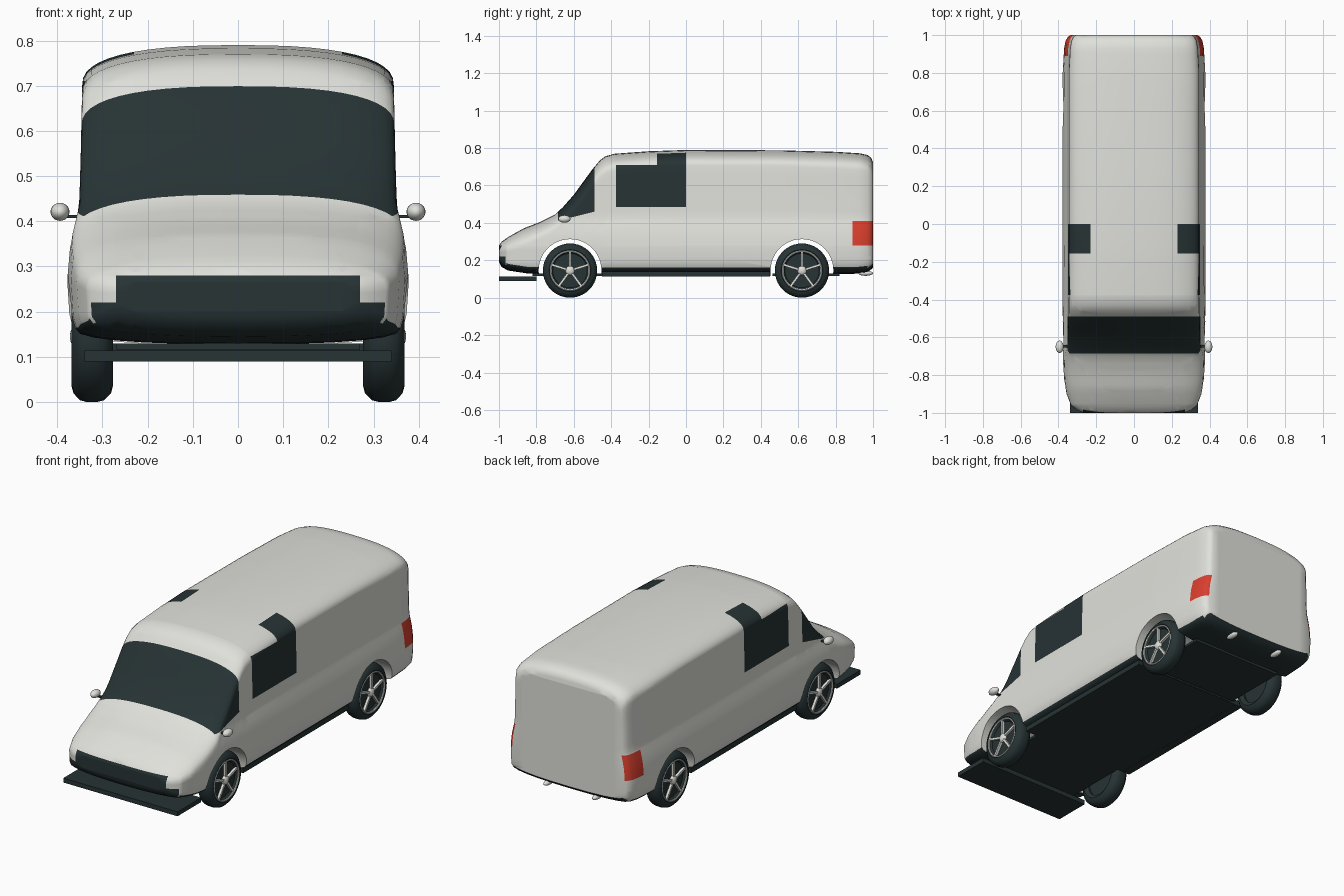
import bpy, bmesh, math
from mathutils import Vector, Matrix

if "Cube" in bpy.data.objects:
    bpy.data.objects.remove(bpy.data.objects["Cube"])


def material(name, rgb):
    m = bpy.data.materials.new(name)
    m.use_nodes = True
    m.diffuse_color = (*rgb, 1)
    m.node_tree.nodes["Principled BSDF"].inputs["Base Color"].default_value = (*rgb, 1)
    return m


WHITE = material("warm white paint", (0.75, 0.75, 0.71))
DARK = material("dark trim", (0.02, 0.033, 0.035))
RED = material("red lamp", (0.7, 0.05, 0.028))


def finish(name, bm, *mats, angle=40):
    bmesh.ops.recalc_face_normals(bm, faces=bm.faces)
    me = bpy.data.meshes.new(name)
    bm.to_mesh(me)
    bm.free()
    for m in mats:
        me.materials.append(m)
    ob = bpy.data.objects.new(name, me)
    bpy.context.collection.objects.link(ob)
    smooth(ob, angle)
    return ob


def smooth(ob, angle=40):
    bpy.ops.object.select_all(action='DESELECT')
    bpy.context.view_layer.objects.active = ob
    ob.select_set(True)
    bpy.ops.object.shade_smooth_by_angle(angle=math.radians(angle))


def box(name, x, y, z, mat):
    bm = bmesh.new()
    bmesh.ops.create_cube(bm, size=1)
    for v in bm.verts:
        v.co = [(a + b) / 2 + c * (b - a) for (a, b), c in zip((x, y, z), v.co)]
    return finish(name, bm, mat)


def ellipsoid(name, centre, radii, mat):
    bm = bmesh.new()
    bmesh.ops.create_uvsphere(bm, u_segments=20, v_segments=12, radius=1)
    for v in bm.verts:
        v.co = [c + r * p for c, r, p in zip(centre, radii, v.co)]
    return finish(name, bm, mat)


def lathe(name, profile, centre, mat, segments=40):
    """Turn (x, radius) points about an axle along x."""
    bm = bmesh.new()
    rings = []
    for i in range(segments):
        a = math.tau * i / segments
        rings.append([bm.verts.new((x, centre[0] + r * math.cos(a), centre[1] + r * math.sin(a)))
                      for x, r in profile])
    for i in range(segments):
        p, q = rings[i - 1], rings[i]
        for j in range(len(profile)):
            bm.faces.new((p[j - 1], p[j], q[j], q[j - 1]))
    return finish(name, bm, mat)


def interp(table, t):
    for (a, u), (b, v) in zip(table, table[1:]):
        if t <= b:
            return u + (v - u) * max(0, (t - a) / (b - a))
    return table[-1][1]


# Body: side silhouette, plan outline and flank curve
ROOF = [(-1, .28), (-.985, .3), (-.95, .325), (-.87, .37), (-.78, .405), (-.7, .445),
        (-.66, .482), (-.6, .55), (-.5, .687), (-.46, .735), (-.43, .757), (-.38, .77),
        (-.2, .783), (0, .79), (.5, .788), (.8, .78), (.93, .772), (.97, .763), (.99, .748), (1, .725)]
SILL = [(-1, .19), (-.985, .163), (-.95, .145), (-.85, .13), (-.7, .125), (.9, .128), (.97, .135), (1, .16)]
PLAN = [(-1, .7), (-.985, .8), (-.96, .885), (-.9, .945), (-.82, .978), (-.7, 1),
        (.8, 1), (.93, .98), (.97, .96), (.99, .93), (1, .89)]
FLANK = [(.12, .345), (.15, .362), (.19, .373), (.27, .378), (.34, .372), (.38, .363),
         (.42, .352), (.55, .348), (.7, .345)]


def half_section(y):
    top, low = interp(ROOF, y), interp(SILL, y)
    up, down = min(.09, .4 * (top - low)), min(.035, .3 * (top - low))
    width = lambda z: interp(FLANK, z) * interp(PLAN, y)
    pts = []
    for i in range(6):
        a = math.pi / 2 * (1 - i / 6)
        pts.append((width(low + down) * max(0, math.cos(a)) ** .8, low + down - down * math.sin(a) ** .8))
    for i in range(14):
        z = low + down + (top - up - low - down) * i / 14
        pts.append((width(z), z))
    for i in range(13):
        a = math.pi / 2 * i / 12
        pts.append((width(top - up) * max(0, math.cos(a)) ** .8, top - up + up * math.sin(a) ** .8))
    pts[0], pts[-1] = (0, low), (0, top)
    return pts


bm = bmesh.new()
stations = sorted({y for t in (ROOF, SILL, PLAN) for y, _ in t} | {-.74, -.63, -.57, -.53, .25})
rings = []
for y in stations:
    half = half_section(y)
    ring = half + [(-x, z) for x, z in reversed(half[1:-1])]
    rings.append([bm.verts.new((x, y, z)) for x, z in ring])
n = len(rings[0])
for p, q in zip(rings, rings[1:]):
    for j in range(n):
        bm.faces.new((p[j - 1], p[j], q[j], q[j - 1]))
for r in (rings[0], rings[-1]):
    for j in range(n // 2):
        quad = [r[j], r[j + 1], r[-j - 1], r[-j]] if j else [r[0], r[1], r[-1]]
        bm.faces.new(list(dict.fromkeys(quad)))
bmesh.ops.recalc_face_normals(bm, faces=bm.faces)

# Cut the outlines of the painted panels into the body
cuts = [((0, y, 0), (0, 1, 0)) for y in (-.965, -.685, -.49, -.375, -.155, 0, .89)]
cuts += [((0, 0, z), (0, 0, 1)) for z in (.22, .28, .41, .485, .71)]
cuts += [((x, 0, 0), (1, 0, 0)) for x in (-.27, -.23, .23, .27)]
cuts += [((0, -.69, .41), (0, -.25, 1))]
for co, no in cuts:
    bmesh.ops.bisect_plane(bm, geom=bm.verts[:] + bm.edges[:] + bm.faces[:], dist=1e-4,
                           plane_co=co, plane_no=no)


def paint(face):
    c = face.calc_center_median()
    x, y, z = abs(c.x), c.y, c.z
    windscreen = -.685 < y < -.49 and z > .41 + .25 * (y + .69)
    side_glass = -.375 < y < 0 and .485 < z < .71
    roof_glass = -.155 < y < 0 and z > .485 and x > .23
    grille = y < -.965 and (z < .22 or (z < .28 and x < .27))
    if windscreen or side_glass or roof_glass or grille or face.normal.z < -.5:
        return 1
    if y > .89 and .28 < z < .41 and x > .325:
        return 2
    return 0


bm.normal_update()
for f in bm.faces:
    f.material_index = paint(f)
body = finish("body", bm, WHITE, DARK, RED)

# Wheel arches
AXLES = {"front": -.62, "rear": .62}
HUB = .145
for end, y in AXLES.items():
    bm = bmesh.new()
    turn = Matrix.Translation((0, y, HUB)) @ Matrix.Rotation(math.pi / 2, 4, 'Y')
    bmesh.ops.create_cone(bm, cap_ends=True, segments=48, radius1=.168, radius2=.168, depth=1, matrix=turn)
    cutter = finish("arch_cutter", bm, WHITE)
    cutter.hide_render = True
    mod = body.modifiers.new("arch", 'BOOLEAN')
    mod.operation, mod.solver, mod.object = 'DIFFERENCE', 'EXACT', cutter
    bpy.context.view_layer.objects.active = body
    bpy.ops.object.modifier_apply(modifier=mod.name)
    bpy.data.objects.remove(cutter)
smooth(body)

# Wheels
TYRE = [(.29, .09), (.277, .11), (.281, .126), (.296, .141), (.312, .145), (.335, .145),
        (.35, .141), (.364, .126), (.368, .112), (.362, .1), (.35, .09)]
RIM = [(.345, .1), (.367, .1), (.369, .104), (.367, .108), (.345, .108)]
DISC = [(.3, .002), (.3, .102), (.352, .102), (.352, .002)]
for side, s in (("left", 1), ("right", -1)):
    for end, y in AXLES.items():
        tag = f"{end}_{side}"
        for part, prof, mat in (("tyre", TYRE, DARK), ("rim", RIM, WHITE), ("wheel_disc", DISC, DARK)):
            lathe(f"{tag}_{part}", [(s * x, r) for x, r in prof], (y, HUB), mat)
        ellipsoid(f"{tag}_hub", (s * .357, y, HUB), (.015, .025, .025), WHITE)
        bm = bmesh.new()
        for k in range(5):
            m = (Matrix.Translation((s * .358, y, HUB)) @ Matrix.Rotation(math.tau * k / 5, 4, 'X')
                 @ Matrix.Translation((0, 0, .058)) @ Matrix.Diagonal((.014, .012, .088, 1)))
            bmesh.ops.create_cube(bm, size=1, matrix=m)
        finish(f"{tag}_spokes", bm, WHITE)

    # Mirrors, sills and exhausts
    ellipsoid(f"{side}_mirror", (s * .394, -.65, .421), (.021, .033, .02), WHITE)
    box(f"{side}_mirror_arm", sorted((s * .32, s * .385)), (-.655, -.64), (.407, .414), DARK)
    box(f"{side}_sill", sorted((s * .3, s * .345)), (-.45, .45), (.113, .14), DARK)
    ellipsoid(f"{side}_exhaust", (s * .145, .96, .131), (.016, .04, .014), WHITE)

# Underside and front splitter
box("front_floor", (-.27, .27), (-.82, .452), (.116, .13), DARK)
box("mid_floor", (-.32, .32), (-.45, .45), (.114, .13), DARK)
box("rear_floor", (-.27, .27), (.463, .82), (.116, .13), DARK)
box("front_splitter", (-.34, .34), (-1, -.8), (.09, .114), DARK)
